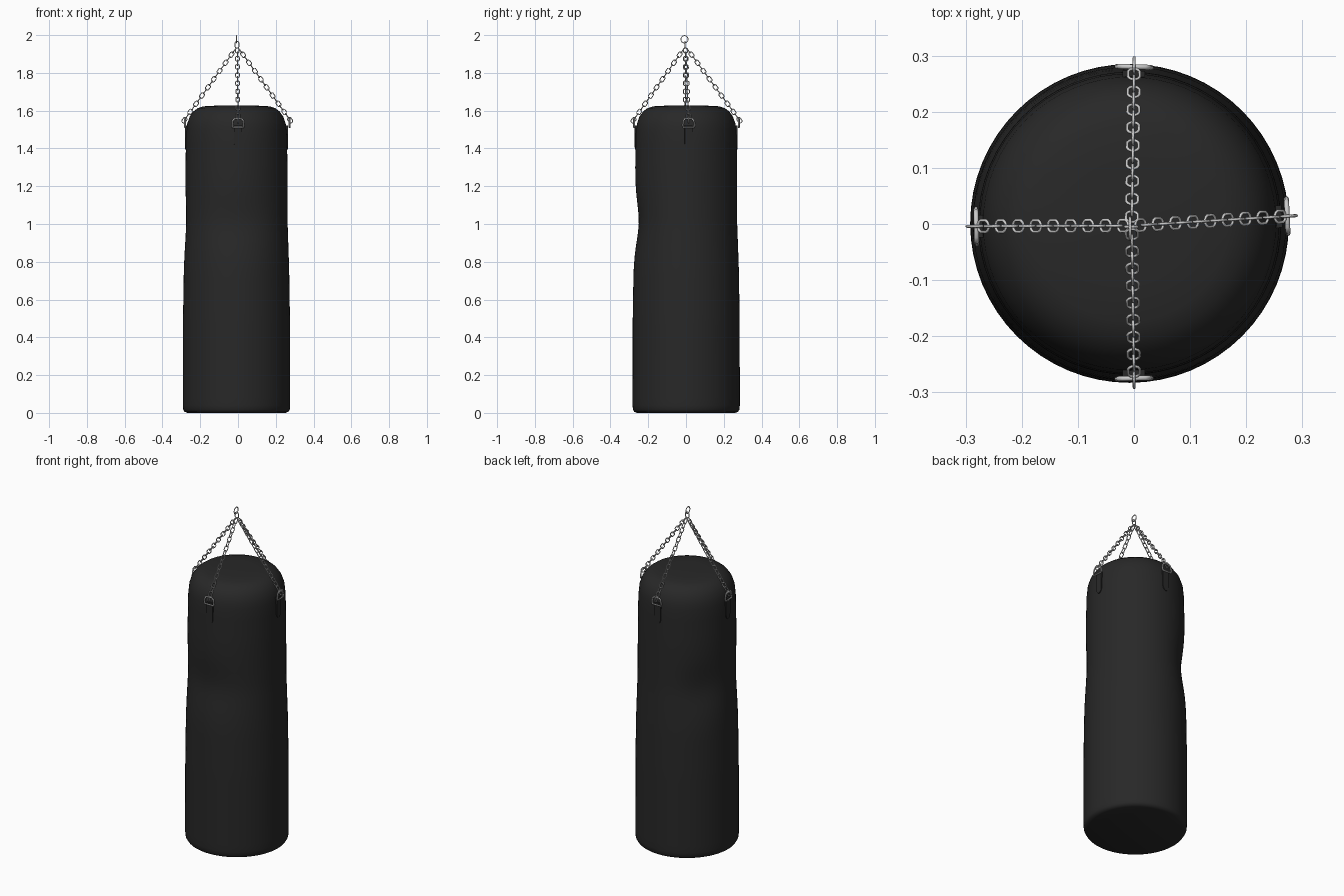
import bpy, bmesh, math
from mathutils import Vector

cube = bpy.data.objects.get("Cube")
if cube:
    bpy.data.objects.remove(cube)


def material(name, rgb):
    m = bpy.data.materials.new(name)
    m.use_nodes = True
    m.diffuse_color = (*rgb, 1)
    m.node_tree.nodes["Principled BSDF"].inputs["Base Color"].default_value = (*rgb, 1)
    return m


leather = material("black_leather", (0.021, 0.021, 0.021))
steel = material("light_steel", (0.6, 0.6, 0.6))


def finish(obj, angle):
    bpy.ops.object.select_all(action="DESELECT")
    obj.select_set(True)
    bpy.context.view_layer.objects.active = obj
    if obj.type == "CURVE":
        bpy.ops.object.convert(target="MESH")
    bpy.ops.object.shade_smooth_by_angle(angle=math.radians(angle))


def mesh_object(name, bm, mat):
    bmesh.ops.recalc_face_normals(bm, faces=bm.faces)
    me = bpy.data.meshes.new(name)
    bm.to_mesh(me)
    bm.free()
    me.materials.append(mat)
    obj = bpy.data.objects.new(name, me)
    bpy.context.collection.objects.link(obj)
    finish(obj, 50)


def wire_object(name, loops, radius):
    """Closed wire loops swept with a round section."""
    cu = bpy.data.curves.new(name, "CURVE")
    cu.dimensions = "3D"
    cu.bevel_depth = radius
    cu.bevel_resolution = 1
    for pts in loops:
        s = cu.splines.new("POLY")
        s.points.add(len(pts) - 1)
        for p, co in zip(s.points, pts):
            p.co = (*co, 1)
        s.use_cyclic_u = True
    cu.materials.append(steel)
    obj = bpy.data.objects.new(name, cu)
    bpy.context.collection.objects.link(obj)
    finish(obj, 80)


def link_loop(centre, along, side, half_len=0.016, half_wid=0.0105, n=12):
    """Stadium-shaped chain link."""
    pts = []
    for i in range(n):
        a = math.tau * (i + 0.5) / n
        shift = math.copysign(half_len - half_wid, math.cos(a))
        pts.append(centre + along * (math.cos(a) * half_wid + shift)
                   + side * math.sin(a) * half_wid)
    return pts


# Worn dents in the bag: direction, angular width, depth
dents = [(math.radians(-90), math.radians(42), 0.02),
         (math.radians(143), math.radians(30), 0.021)]


def dent_depth(a, z):
    total = 0
    for direction, width, depth in dents:
        off = math.remainder(a - direction, math.tau)
        total += depth * math.exp(-((z - 1.01) / 0.14) ** 2 - (off / width) ** 2)
    return total


# Bag body: revolved profile
profile = [(0.26, 0), (0.275, 0.006), (0.282, 0.018), (0.284, 0.04), (0.283, 0.5),
           (0.279, 0.75), (0.271, 1.0), (0.27, 1.3), (0.267, 1.47), (0.261, 1.53),
           (0.248, 1.568), (0.229, 1.595), (0.205, 1.613), (0.175, 1.623), (0.1, 1.627)]
rows = []
for (r0, z0), (r1, z1) in zip(profile, profile[1:]):
    steps = max(1, round((z1 - z0) / 0.04))
    rows += [(r0 + (r1 - r0) * k / steps, z0 + (z1 - z0) * k / steps) for k in range(steps)]
rows.append(profile[-1])
SEG = 64
body_centre = Vector((-0.008, 0.001, 0))
bm = bmesh.new()
rings = []
for r, z in rows:
    ring = []
    for i in range(SEG):
        a = math.tau * i / SEG
        d = r - dent_depth(a, z)
        ring.append(bm.verts.new(body_centre + Vector((d * math.cos(a), d * math.sin(a), z))))
    rings.append(ring)
for low, high in zip(rings, rings[1:]):
    for i in range(SEG):
        j = (i + 1) % SEG
        bm.faces.new((low[i], low[j], high[j], high[i]))
bm.faces.new(rings[0])
bm.faces.new(rings[-1])
mesh_object("bag_body", bm, leather)

# Four hangers: strap, ring and chain each
up = Vector((0, 0, 1))
apex = Vector((-0.004, -0.003, 1.94))
hangers = {"front": (0, -0.275), "back": (0, 0.28),
           "left": (0.273, 0.014), "right": (-0.281, -0.004)}
for name, (px, py) in hangers.items():
    foot = Vector((px, py, 0))
    out = (foot - body_centre).normalized()
    side = up.cross(out)

    # Leather strap with a rounded lower end
    bm = bmesh.new()
    base = body_centre + out * 0.255
    outline = [(0.02, 1.522), (-0.02, 1.522)]
    for i in range(9):
        a = math.pi * (1 + i / 8)
        outline.append((0.02 * math.cos(a), 1.425 + 0.03 * math.sin(a)))
    face = bm.faces.new([bm.verts.new(base + side * s + up * z) for s, z in outline])
    top = bmesh.ops.extrude_face_region(bm, geom=[face])
    verts = [g for g in top["geom"] if isinstance(g, bmesh.types.BMVert)]
    bmesh.ops.translate(bm, vec=out * 0.017, verts=verts)
    mesh_object(name + "_strap", bm, leather)

    # Strap ring, wider at the bottom
    ring_shape = [(-0.028, 1.512), (0.028, 1.512), (0.031, 1.523), (0.027, 1.548),
                  (0.019, 1.557), (-0.019, 1.557), (-0.027, 1.548), (-0.031, 1.523)]
    wire_object(name + "_ring", [[foot + side * s + up * z for s, z in ring_shape]], 0.0045)

    # Chain of alternating links
    start = foot + out * 0.003 + up * 1.55
    along = (apex - start).normalized()
    normal = along.cross(side)
    count = 18
    links = [link_loop(start.lerp(apex, i / count), along, side if i % 2 else normal)
             for i in range(count)]
    wire_object(name + "_chain", links, 0.0027)

# Hanging ring and the short link below it
ring_centre = Vector((-0.007, -0.008, 1.978))
wire_object("hanging_ring", [link_loop(ring_centre, up, Vector((0, 1, 0)),
                                       0.0192, 0.019, 20)], 0.0028)
wire_object("top_link", [link_loop(Vector((-0.005, -0.005, 1.949)), up,
                                   Vector((1, 0, 0)), 0.018, 0.011)], 0.0028)
